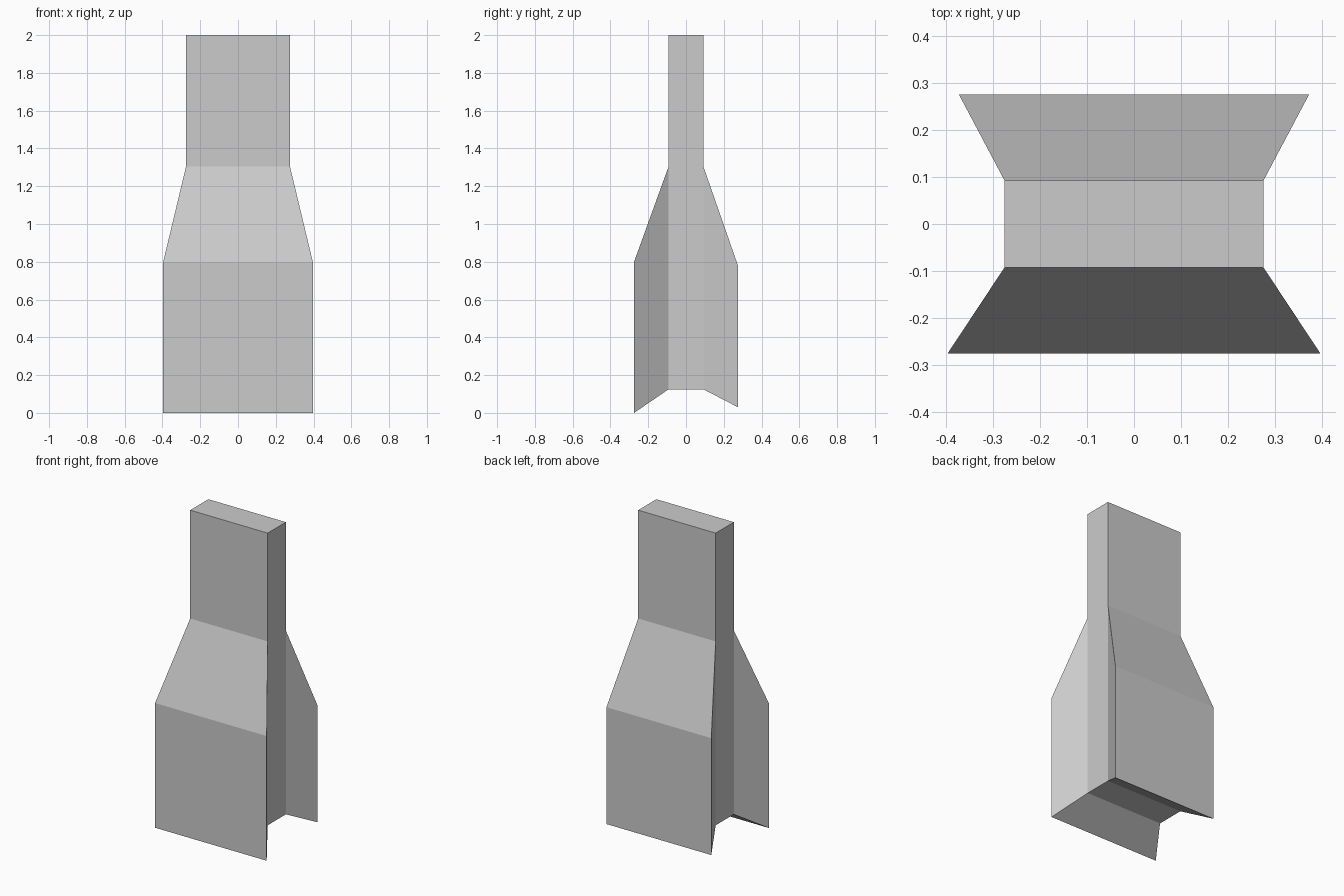
import bpy, bmesh
from mathutils import Matrix

if "Cube" in bpy.data.objects:
    bpy.data.objects.remove(bpy.data.objects["Cube"])

W, D = 0.275, 0.092            # core half width and half depth
LOW, NECK, TOP = 0.125, 1.305, 2.0

bm = bmesh.new()

# Upright core slab
bmesh.ops.create_cube(bm, size=1, matrix=Matrix.Translation((0, 0, (LOW + TOP) / 2))
                      @ Matrix.Diagonal((2 * W, 2 * D, TOP - LOW, 1)))
# Ring cut where the flares begin
bmesh.ops.bisect_plane(bm, geom=bm.verts[:] + bm.edges[:] + bm.faces[:],
                       plane_co=(0, 0, NECK), plane_no=(0, 0, 1))


def flare(side, y, half_width, bottom, top):
    """Extrude the lower face on one side and spread it outwards."""
    bm.normal_update()
    face = next(f for f in bm.faces if f.normal.y * side > 0.9
                and f.calc_center_median().z < NECK)
    new = bmesh.ops.extrude_discrete_faces(bm, faces=[face])["faces"][0]
    mid = new.calc_center_median().z
    for v in new.verts:
        v.co = (half_width if v.co.x > 0 else -half_width, side * y,
                top if v.co.z > mid else bottom)


flare(-1, 0.275, 0.396, 0.0, 0.80)     # front flare
flare(1, 0.275, 0.372, 0.03, 0.78)     # back flare
bmesh.ops.recalc_face_normals(bm, faces=bm.faces[:])

mesh = bpy.data.meshes.new("flared_body")
bm.to_mesh(mesh)
bm.free()
bpy.context.collection.objects.link(bpy.data.objects.new("flared_body", mesh))
